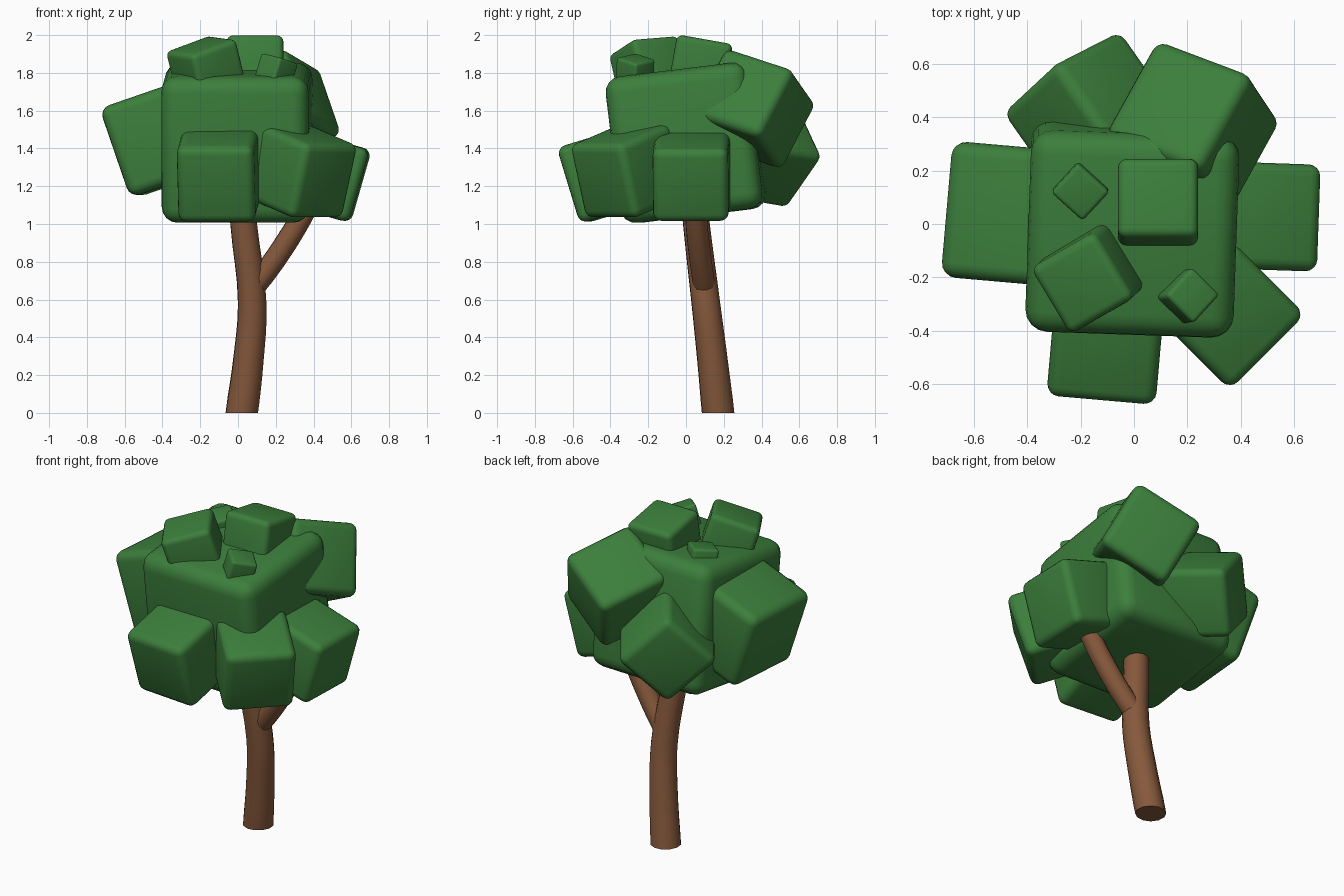
import bpy
import bmesh
from math import radians
from mathutils import Euler, Matrix

if "Cube" in bpy.data.objects:
    bpy.data.objects.remove(bpy.data.objects["Cube"], do_unlink=True)


def material(name, color):
    mat = bpy.data.materials.new(name)
    mat.use_nodes = True
    mat.diffuse_color = color
    mat.node_tree.nodes["Principled BSDF"].inputs["Base Color"].default_value = color
    return mat


leaf_green = material("leaf green", (0.045, 0.21, 0.045, 1))
bark_brown = material("bark brown", (0.24, 0.1, 0.045, 1))


def smooth(obj):
    bpy.ops.object.select_all(action="DESELECT")
    obj.select_set(True)
    bpy.context.view_layer.objects.active = obj
    bpy.ops.object.shade_smooth_by_angle(angle=radians(40))


def leaf_block(name, center, size, tilt, turn):
    """Rounded block: tilted about x and y, then turned about z."""
    bm = bmesh.new()
    bmesh.ops.create_cube(bm, size=1)
    bmesh.ops.scale(bm, vec=size, verts=bm.verts)
    bmesh.ops.bevel(bm, geom=bm.edges[:], offset=min(size) * 0.11,
                    segments=4, profile=0.5, affect="EDGES")
    rot = (Matrix.Rotation(radians(turn), 4, "Z")
           @ Matrix.Rotation(radians(tilt[0]), 4, "X")
           @ Matrix.Rotation(radians(tilt[1]), 4, "Y"))
    bm.transform(Matrix.Translation(center) @ rot)
    mesh = bpy.data.meshes.new(name)
    bm.to_mesh(mesh)
    bm.free()
    mesh.materials.append(leaf_green)
    obj = bpy.data.objects.new(name, mesh)
    bpy.context.collection.objects.link(obj)
    smooth(obj)


def limb(name, points, radii):
    """Round tapered limb along a smooth path."""
    curve = bpy.data.curves.new(name, "CURVE")
    curve.dimensions = "3D"
    curve.bevel_depth = 1
    curve.bevel_resolution = 4
    curve.resolution_u = 4
    curve.use_fill_caps = True
    spline = curve.splines.new("BEZIER")
    spline.bezier_points.add(len(points) - 1)
    for bp, co, r in zip(spline.bezier_points, points, radii):
        bp.co, bp.radius = co, r
        bp.handle_left_type = bp.handle_right_type = "AUTO"
    obj = bpy.data.objects.new(name, curve)
    bpy.context.collection.objects.link(obj)
    bpy.ops.object.select_all(action="DESELECT")
    obj.select_set(True)
    bpy.context.view_layer.objects.active = obj
    bpy.ops.object.convert(target="MESH")
    obj = bpy.context.view_layer.objects.active
    obj.data.materials.clear()
    obj.data.materials.append(bark_brown)
    # Level the cut at the ground
    for v in obj.data.vertices:
        if v.co.z < 0.03:
            v.co.z = 0
    smooth(obj)


# Trunk and side branch
limb("trunk",
     [(0.02, 0.17, 0), (0.055, 0.14, 0.28), (0.075, 0.105, 0.58), (0.03, 0.055, 1), (0.02, 0.04, 1.15)],
     [0.088, 0.082, 0.077, 0.072, 0.07])
limb("branch",
     [(0.07, 0.1, 0.65), (0.15, 0.085, 0.75), (0.26, 0.065, 0.91), (0.36, 0.05, 1.08), (0.41, 0.045, 1.18)],
     [0.06, 0.06, 0.06, 0.058, 0.056])

# Crown core
leaf_block("crown_core", (-0.005, 0, 1.43), (0.78, 0.76, 0.78), (7, 0), -2)

# Outer blocks, their outer faces tipped downward
leaf_block("right_block", (-0.39, 0.03, 1.46), (0.52, 0.51, 0.5), (0, -19), -5)
leaf_block("left_block", (0.45, 0.03, 1.255), (0.41, 0.4, 0.4), (0, 16), -2)
leaf_block("front_block", (-0.1, -0.39, 1.27), (0.41, 0.46, 0.42), (17, 0), -5)
leaf_block("front_left_block", (0.33, -0.31, 1.28), (0.4, 0.4, 0.41), (17, 0), 45)
leaf_block("back_left_block", (0.22, 0.36, 1.61), (0.43, 0.43, 0.42), (-16, -28), -29)
leaf_block("back_right_block", (-0.16, 0.41, 1.38), (0.4, 0.4, 0.4), (-8, 45), 35)

# Blocks on top of the crown
leaf_block("top_block", (0.09, 0.075, 1.83), (0.3, 0.3, 0.3), (-10, 0), 0)
leaf_block("top_front_block", (-0.165, -0.195, 1.81), (0.29, 0.29, 0.29), (4, -18), 31)
leaf_block("small_front_block", (0.2, -0.27, 1.805), (0.15, 0.15, 0.15), (10, 14), 45)
leaf_block("small_back_block", (-0.2, 0.13, 1.81), (0.15, 0.16, 0.15), (6, -8), 48)
